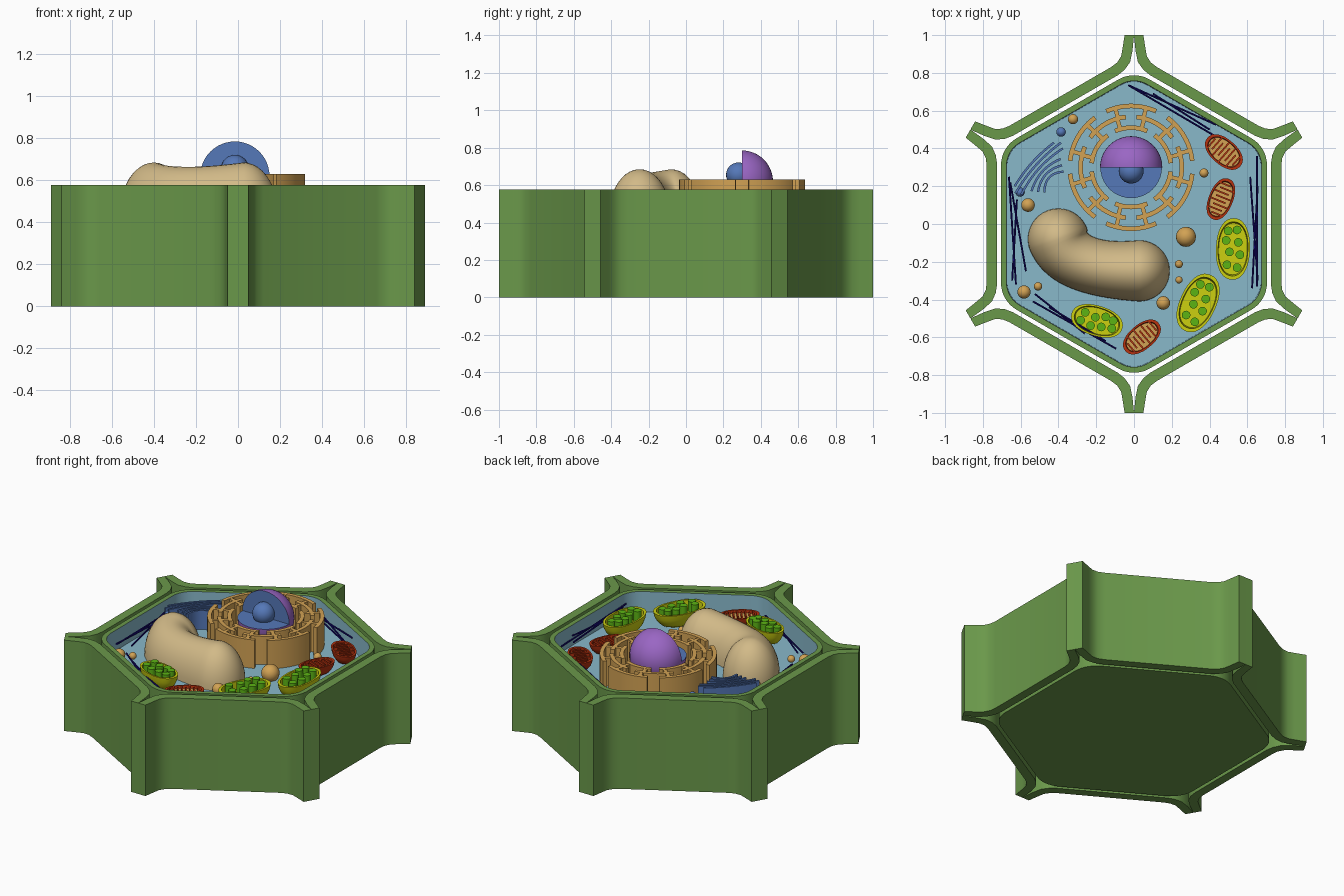
import bpy, bmesh, math
from math import sin, cos, pi, radians
from mathutils import Vector, Matrix
from mathutils.geometry import interpolate_bezier

if "Cube" in bpy.data.objects:
    bpy.data.objects.remove(bpy.data.objects["Cube"])

FLOOR, TOP = 0.45, 0.577


def material(name, hexa):
    lin = [((int(hexa[i:i + 2], 16) / 255 + 0.055) / 1.055) ** 2.4 for i in (0, 2, 4)]
    m = bpy.data.materials.new(name)
    m.diffuse_color = (*lin, 1)
    m.use_nodes = True
    m.node_tree.nodes["Principled BSDF"].inputs["Base Color"].default_value = m.diffuse_color
    return m


GREEN = material("wall green", "6A984A")
CYTO = material("cytoplasm blue", "88B8CA")
TAN = material("vacuole tan", "D2BA88")
OCHRE = material("ochre", "D2A254")
BLUE = material("nucleus blue", "5578B8")
PURPLE = material("purple", "9A66C4")
RED = material("rust red", "B8320F")
YELLOW = material("chloroplast yellow", "CCD010")
LEAF = material("grana green", "5CB414")
NAVY = material("filament navy", "140878")


def finish(name, bm, mats, angle=35):
    bmesh.ops.recalc_face_normals(bm, faces=bm.faces)
    me = bpy.data.meshes.new(name)
    bm.to_mesh(me)
    bm.free()
    for m in mats:
        me.materials.append(m)
    ob = bpy.data.objects.new(name, me)
    bpy.context.collection.objects.link(ob)
    bpy.ops.object.select_all(action='DESELECT')
    ob.select_set(True)
    bpy.context.view_layer.objects.active = ob
    bpy.ops.object.shade_smooth_by_angle(angle=radians(angle))
    return ob


def loft(bm, loops, band_mats=None, end_mats=(0, 0)):
    """Skin a row of closed loops and cap both ends."""
    rows = [[bm.verts.new(p) for p in lp] for lp in loops]
    n = len(rows[0])
    for k in range(len(rows) - 1):
        for i in range(n):
            j = (i + 1) % n
            f = bm.faces.new((rows[k][i], rows[k][j], rows[k + 1][j], rows[k + 1][i]))
            f.material_index = band_mats[k] if band_mats else 0
    for row, m in ((rows[0], end_mats[0]), (rows[-1], end_mats[1])):
        bm.faces.new(row).material_index = m


def ribbon(bm, pts, half, z0, z1):
    """Upright strip following a flat path."""
    pts = [Vector(p) for p in pts]
    loops = []
    for i, p in enumerate(pts):
        t = (pts[min(i + 1, len(pts) - 1)] - pts[max(i - 1, 0)]).normalized()
        a, b = p + Vector((-t.y, t.x)) * half, p - Vector((-t.y, t.x)) * half
        loops.append([(*a, z0), (*b, z0), (*b, z1), (*a, z1)])
    loft(bm, loops)


def ball(bm, pos, r, u=24, v=14):
    bmesh.ops.create_uvsphere(bm, u_segments=u, v_segments=v, radius=r,
                              matrix=Matrix.Translation(pos))


def hexagon(apothem, r, z):
    """Hexagon with points on +-y and rounded corners."""
    out = []
    for k in range(6):
        c = (apothem - r) / cos(pi / 6)
        a = radians(30 + 60 * k)
        for s in range(9):
            b = a + radians(-30 + 7.5 * s)
            out.append((c * cos(a) + r * cos(b), c * sin(a) + r * sin(b), z))
    return out


# Cell body: green rim with a blue cytoplasm tray
bm = bmesh.new()
loft(bm, [hexagon(.704, .165, 0), hexagon(.704, .165, TOP), hexagon(.675, .14, TOP),
          hexagon(.672, .14, FLOOR)], (0, 0, 1), (0, 1))
finish("cell_body", bm, [GREEN, CYTO])

# Six outer wall pieces with flared ends
inner = [(.725, .32), (.732, .365), (.752, .41), (.80, .453), (.866, .5)]
outer = [(.891, .457), (.835, .412), (.803, .385), (.785, .35), (.78, .31)]
half = inner + outer
outline = half + [(x, -y) for x, y in reversed(half)]
for k in range(6):
    rot = Matrix.Rotation(radians(60 * k), 3, 'Z')
    bm = bmesh.new()
    loft(bm, [[rot @ Vector((x, y, z)) for x, y in outline] for z in (0, TOP)])
    finish(f"outer_wall_{k + 1}", bm, [GREEN])

# Bean-shaped vacuole
path = interpolate_bezier(Vector((-.4, -.08)), Vector((-.36, -.22)),
                          Vector((-.15, -.25)), Vector((.027, -.248)), 20)
t0, t1 = (path[1] - path[0]).normalized(), (path[-1] - path[-2]).normalized()
R = .162
steps = [(path[0] - t0 * R * cos(a), t0, R * sin(a)) for a in [pi / 2 * (s + .3) / 10 for s in range(10)]]
for i, p in enumerate(path):
    t = (path[min(i + 1, 19)] - path[max(i - 1, 0)]).normalized()
    steps.append((p, t, R - .014 * sin(pi * i / 19)))
steps += [(path[-1] + t1 * R * cos(a), t1, R * sin(a)) for a in [pi / 2 * (s + .3) / 10 for s in range(9, -1, -1)]]
bm = bmesh.new()
loft(bm, [[(p.x - t.y * r * cos(a), p.y + t.x * r * cos(a), FLOOR - .005 + r * 1.48 * sin(a))
           for a in [pi * j / 20 for j in range(21)]] for p, t, r in steps])
finish("vacuole", bm, [TAN], 50)

# Nucleus: sphere with the upper front quarter cut away
NX, NY, NZ = -.015, .3, .62
for name, r, normal in (("nucleus_back", .165, Vector((0, -1, 0))),
                        ("nucleus_base", .163, Vector((0, 0, 1)))):
    bm = bmesh.new()
    ball(bm, (0, 0, 0), r, 40, 24)
    bmesh.ops.bisect_plane(bm, geom=bm.verts[:] + bm.edges[:] + bm.faces[:], dist=1e-5,
                           plane_co=(0, 0, 0), plane_no=normal, clear_outer=True)
    bmesh.ops.holes_fill(bm, edges=bm.edges[:], sides=0)
    bm.normal_update()
    for f in bm.faces:
        f.material_index = int(abs(f.calc_center_median().dot(normal)) < 1e-4)
    bmesh.ops.translate(bm, verts=bm.verts, vec=(NX, NY, NZ))
    finish(name, bm, [PURPLE, BLUE])
bm = bmesh.new()
ball(bm, (NX, .28, .655), .066)
finish("nucleolus", bm, [BLUE])

# Endoplasmic reticulum: broken rings joined by short bridges
bm = bmesh.new()


def polar(r, deg):
    return (NX + r * cos(radians(deg)), NY + r * sin(radians(deg)))


radii = (.21, .268, .325)
for k, r in enumerate(radii):
    for s in range(6):
        start = 60 * s + 30 * k + 6
        ribbon(bm, [polar(r, start + 4 * i) for i in range(13)], .012, FLOOR, .63)
        if k < 2:
            for off in (9, 40):
                ribbon(bm, [polar(r, start + off), polar(radii[k + 1], start + off)],
                       .011, FLOOR, .629)
finish("endoplasmic_reticulum", bm, [OCHRE])

# Golgi stack of bowed sheets, with two end vesicles
bm = bmesh.new()
along, across = Vector((.669, .743)), Vector((-.743, .669))
for i in range(6):
    c = Vector((-.45, .245)) + across * .024 * i
    L = (.075, .095, .115, .165, .18, .155)[i]
    bow = .035 - .004 * i
    ribbon(bm, [c + along * L * u - across * bow * u * u for u in [j / 6 for j in range(-6, 7)]],
           .006, FLOOR, .57)
for x, y in ((-.386, .487), (-.603, .169)):
    ball(bm, (x, y, .53), .025, 16, 10)
finish("golgi_stack", bm, [BLUE])


def organelle(bm, x, y, a, b, deg, top, rim, deep):
    """Half-ellipsoid bowl with a rim and sunken floor; returns local-to-world map."""
    rot = radians(deg)

    def place(u, v):
        return (x + u * cos(rot) - v * sin(rot), y + u * sin(rot) + v * cos(rot))

    def ring(s, z):
        pts = []
        for i in range(36):
            c, d = cos(i * pi / 18), sin(i * pi / 18)
            pts.append((*place((a * s) * math.copysign(abs(c) ** .9, c),
                               (b * s) * math.copysign(abs(d) ** .9, d)), z))
        return pts
    h = top - FLOOR
    prof = [(.45, 0), (.7, .15), (.86, .4), (.96, .7), (1, 1)]
    loft(bm, [ring(s, FLOOR + h * z) for s, z in prof] + [ring(1 - rim, top), ring(.96 - rim, top - deep)],
         (0, 0, 0, 0, 0, 0), (0, 1))
    return place


# Mitochondria: red shells, ochre matrix, alternating red folds
for n, (x, y, a, b, deg) in enumerate([(.476, .381, .115, .068, -41), (.46, .132, .115, .064, 68),
                                       (.042, -.598, .115, .066, 40)]):
    bm = bmesh.new()
    place = organelle(bm, x, y, a, b, deg, .52, .14, .018)
    for i in range(8):
        u = a * (-.7 + .2 * i)
        w = b * .84 * math.sqrt(1 - (u / a) ** 2)
        s = 1 if i % 2 else -1
        ribbon(bm, [place(u, s * w), place(u, -s * w * .6)], .0045, .495, .519)
    finish(f"mitochondrion_{n + 1}", bm, [RED, OCHRE])

# Chloroplasts: yellow bowls holding green grana stacks
for n, (x, y, a, b, deg) in enumerate([(.524, -.132, .163, .09, 88), (.339, -.418, .163, .095, 65),
                                       (-.196, -.513, .14, .08, -17)]):
    bm = bmesh.new()
    place = organelle(bm, x, y, a, b, deg, .55, .12, .05)
    finish(f"chloroplast_{n + 1}", bm, [YELLOW, YELLOW])
    bm = bmesh.new()
    spots = [(-.6, -.28), (-.52, .32), (-.18, -.42), (-.1, .2), (.22, -.3), (.27, .42), (.62, -.2), (.58, .32)]
    for i, (u, v) in enumerate(spots):
        px, py = place(u * a, v * b)
        bmesh.ops.create_cone(bm, cap_ends=True, segments=14, radius1=.023, radius2=.023,
                              depth=.075, matrix=Matrix.Translation((px, py, .525 + .008 * (i % 2))))
    finish(f"grana_{n + 1}", bm, [LEAF])

# Vesicles
bm = bmesh.new()
for x, y, r in [(-.323, .555, .027), (.37, .27, .024), (.275, -.068, .053), (.238, -.212, .021),
                (.238, -.296, .019), (.155, -.418, .036), (-.561, .1, .036), (-.582, -.36, .035),
                (-.508, -.33, .022)]:
    ball(bm, (x, y, .485), r, 20, 12)
finish("vesicles", bm, [OCHRE])

# Cytoskeleton filaments along the walls
bm = bmesh.new()
for i, (x0, y0, x1, y1) in enumerate([
        (-.03, .735, .435, .525), (-.03, .735, .43, .465), (.1, .69, .4, .5),
        (.652, .36, .652, -.33), (.615, .25, .655, -.3), (.655, .2, .625, -.34),
        (-.662, .25, -.625, -.32), (-.62, .13, -.645, -.3), (-.655, .22, -.572, -.25),
        (-.535, -.41, -.095, -.66), (-.525, -.37, -.26, -.58), (-.45, -.44, -.15, -.62)]):
    p, q = Vector((x0, y0, .50 + .012 * (i % 3))), Vector((x1, y1, .524 - .012 * (i % 3)))
    d = q - p
    m = Matrix.Translation((p + q) / 2) @ d.to_track_quat('Z', 'Y').to_matrix().to_4x4()
    bmesh.ops.create_cone(bm, cap_ends=True, segments=8, radius1=.005, radius2=.005,
                          depth=d.length, matrix=m)
finish("filaments", bm, [NAVY])
